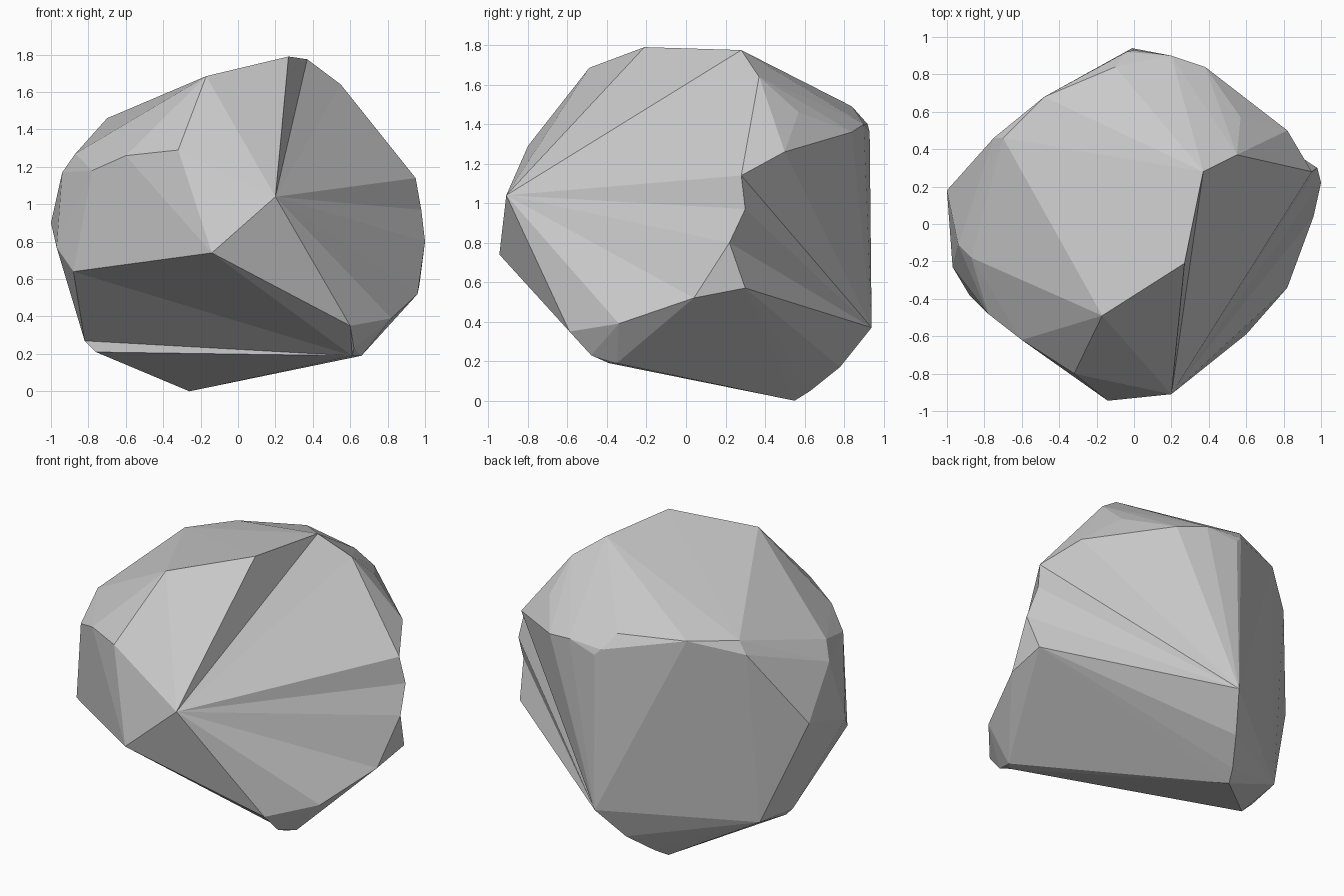
import bpy, bmesh

if "Cube" in bpy.data.objects:
    bpy.data.objects.remove(bpy.data.objects["Cube"])

# Corner points of the boulder, grouped by region
front = [(0.20, -0.91, 1.04), (-0.14, -0.945, 0.74), (-0.32, -0.80, 1.29),
         (-0.60, -0.62, 1.26), (-0.78, -0.48, 1.18), (-0.88, -0.38, 0.64),
         (0.60, -0.59, 0.35), (0.62, -0.48, 0.23), (0.61, -0.39, 0.19)]
crown = [(-0.17, -0.49, 1.685), (0.27, -0.21, 1.79), (0.36, 0.0, 1.795),
         (0.37, 0.28, 1.775), (0.55, 0.37, 1.64), (0.57, 0.57, 1.46)]
right = [(0.82, 0.50, 1.26), (0.95, 0.28, 1.14), (0.98, 0.30, 0.97),
         (1.0, 0.22, 0.80), (0.97, 0.30, 0.57), (0.96, 0.04, 0.52),
         (0.82, -0.34, 0.39), (0.66, -0.35, 0.19)]
back = [(-0.01, 0.94, 0.37), (0.0, 0.93, 1.36), (-0.04, 0.92, 1.40),
        (0.20, 0.90, 1.40), (0.38, 0.84, 1.36), (-0.10, 0.84, 1.49),
        (-0.48, 0.68, 1.48), (-0.70, 0.46, 1.46), (-0.75, 0.46, 1.38)]
left = [(-0.87, -0.18, 1.27), (-0.94, -0.11, 1.17), (-0.97, -0.23, 0.77),
        (-1.0, 0.18, 0.90), (-0.82, 0.09, 0.27), (-0.76, 0.07, 0.21),
        (-0.77, 0.35, 0.27)]
bottom = [(-0.26, 0.55, 0.0), (-0.22, 0.63, 0.05), (-0.12, 0.78, 0.17)]

# Wrap the corners in a faceted hull
bm = bmesh.new()
for p in front + crown + right + back + left + bottom:
    bm.verts.new(p)
bmesh.ops.convex_hull(bm, input=bm.verts[:])
bmesh.ops.delete(bm, geom=[v for v in bm.verts if not v.link_faces], context='VERTS')
bmesh.ops.recalc_face_normals(bm, faces=bm.faces[:])


def refan(hub, points):
    """Replace the facets spanned by these corners with a fan around the hub."""
    def find(p):
        v = min(bm.verts, key=lambda w: sum((a - b) ** 2 for a, b in zip(w.co, p)))
        return v
    centre = find(hub)
    region = {centre} | {find(p) for p in points}
    faces = [f for f in bm.faces if all(v in region for v in f.verts)]
    rim = [(l.vert, l.link_loop_next.vert) for f in faces for l in f.loops
           if not all(g in faces for g in l.edge.link_faces)]
    bmesh.ops.delete(bm, geom=faces, context='FACES_ONLY')
    for a, b in rim:
        if centre not in (a, b):
            bm.faces.new((a, b, centre))


# Slightly hollow sides: front right, back right and underside front
refan(front[0], crown[1:5] + right[1:4] + right[5:7] + front[6:7])
refan(back[0], right[:5] + back[4:5])
refan(front[8], front[1:2] + front[5:8] + left[4:6] + bottom[:1])

# Remove loose edges left by recutting
bmesh.ops.delete(bm, geom=[e for e in bm.edges if not e.link_faces], context='EDGES')
bmesh.ops.recalc_face_normals(bm, faces=bm.faces[:])

# Flat-shaded boulder object
mesh = bpy.data.meshes.new("boulder")
bm.to_mesh(mesh)
bm.free()
boulder = bpy.data.objects.new("boulder", mesh)
bpy.context.collection.objects.link(boulder)
